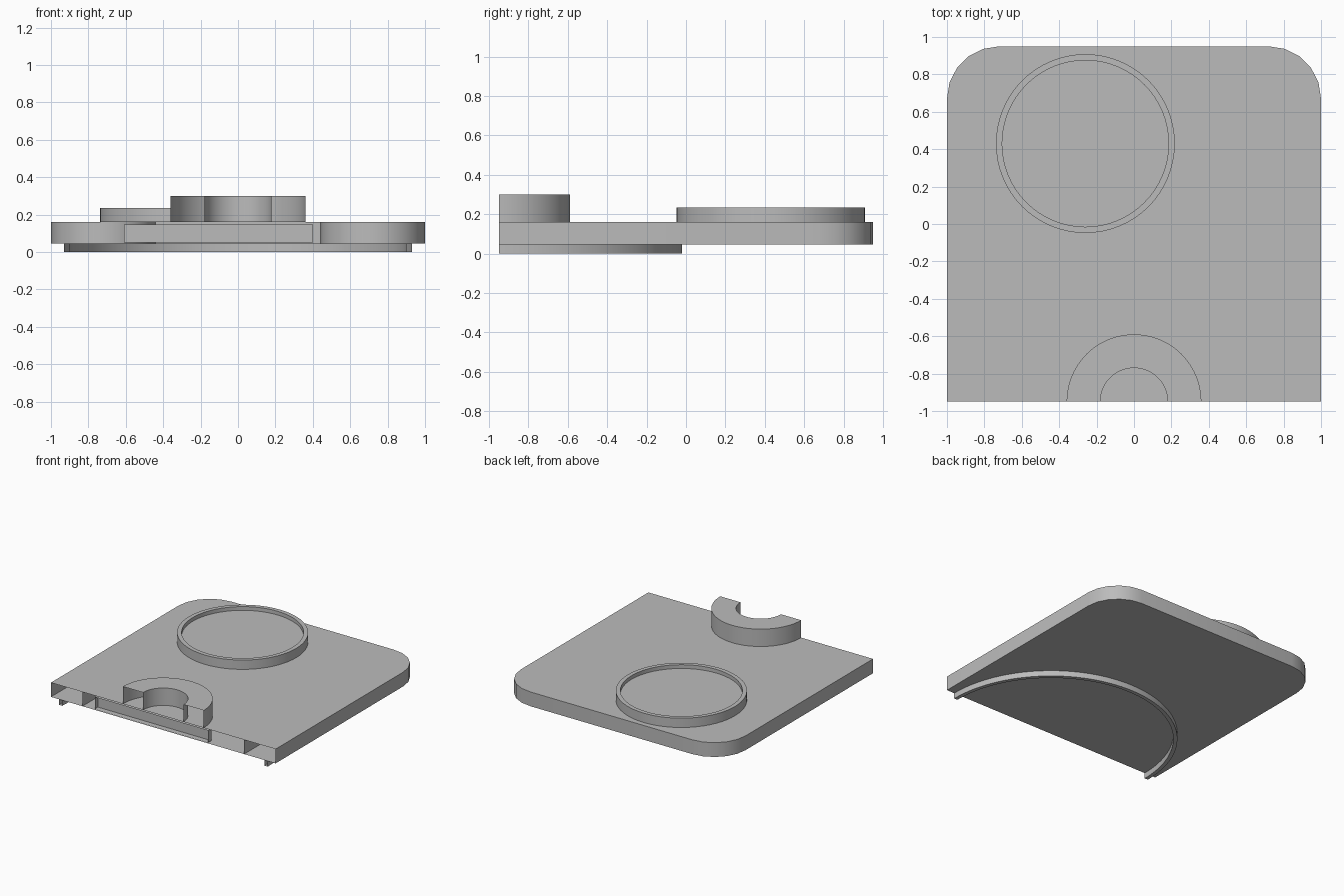
import bpy, bmesh
from math import cos, sin, pi, radians

cube = bpy.data.objects.get("Cube")
if cube:
    bpy.data.objects.remove(cube)

grey = bpy.data.materials.new("plain grey")
colour = (0.5, 0.5, 0.5, 1)
grey.diffuse_color = colour
grey.use_nodes = True
grey.node_tree.nodes["Principled BSDF"].inputs["Base Color"].default_value = colour

FRONT, BACK = -0.95, 0.95
CORNER = 0.28
BOTTOM, TOP = 0.045, 0.16


def arc(cx, cy, r, start, end, steps):
    """Points along an arc, angles in degrees."""
    angles = [radians(start + (end - start) * i / steps) for i in range(steps + 1)]
    return [(cx + r * cos(a), cy + r * sin(a)) for a in angles]


def finish(name, bm):
    mesh = bpy.data.meshes.new(name)
    bm.to_mesh(mesh)
    bm.free()
    mesh.materials.append(grey)
    obj = bpy.data.objects.new(name, mesh)
    bpy.context.collection.objects.link(obj)
    bpy.ops.object.select_all(action="DESELECT")
    obj.select_set(True)
    bpy.context.view_layer.objects.active = obj
    bpy.ops.object.shade_smooth_by_angle(angle=radians(35))
    return obj


def walls(bm, path, z0, z1, closed=False):
    """Upright sheet along a path; returns the lower and upper points."""
    low = [bm.verts.new((x, y, z0)) for x, y in path]
    high = [bm.verts.new((x, y, z1)) for x, y in path]
    n = len(path)
    for i in range(n if closed else n - 1):
        j = (i + 1) % n
        bm.faces.new((low[i], low[j], high[j], high[i]))
    return low, high


def shell(name, path, z0, z1):
    """Plate with top, bottom and walls, left open between the path's ends."""
    bm = bmesh.new()
    low, high = walls(bm, path, z0, z1)
    bm.faces.new(high)
    bm.faces.new(low[::-1])
    return finish(name, bm)


def half_ring(name, outer, inner, z0, z1, steps, cap_top):
    """Half ring on the front edge, open at its cut ends."""
    bm = bmesh.new()
    out = walls(bm, arc(0, FRONT, outer, 0, 180, steps), z0, z1)
    inn = walls(bm, arc(0, FRONT, inner, 180, 0, steps), z0, z1)
    o, n = (out[1], inn[1][::-1]) if cap_top else (out[0], inn[0][::-1])
    for i in range(steps):
        face = (o[i], o[i + 1], n[i + 1], n[i])
        bm.faces.new(face if cap_top else face[::-1])
    return finish(name, bm)


# Main plate with rounded back corners and an open front
cx, cy = 1 - CORNER, BACK - CORNER
outline = ([(1, FRONT)] + arc(cx, cy, CORNER, 0, 90, 5)
           + arc(-cx, cy, CORNER, 90, 180, 5) + [(-1, FRONT)])
shell("base_plate", outline, BOTTOM, TOP)

# Inner ribs and corner posts seen through the open front
for side, label in ((-1, "right"), (1, "left")):
    bm = bmesh.new()
    walls(bm, [(side * cx, FRONT), (side * cx, BACK)], BOTTOM, TOP)
    finish(label + "_inner_rib", bm)
    bm = bmesh.new()
    walls(bm, arc(side * cx, cy, CORNER, 0, 360, 20)[:-1], BOTTOM, TOP, closed=True)
    finish(label + "_corner_post", bm)
bm = bmesh.new()
walls(bm, [(-1, cy), (1, cy)], BOTTOM, TOP)
finish("inner_cross_wall", bm)

# Shallow slot box in the front
shell("front_slot", [(0.4, FRONT), (0.4, FRONT + 0.04),
                     (-0.61, FRONT + 0.04), (-0.61, FRONT)], 0.052, 0.148)

# Half collar on top and thin half rim below
half_ring("half_collar", 0.36, 0.18, TOP, 0.30, 48, True)
half_ring("bottom_rim", 0.93, 0.90, 0, BOTTOM, 64, False)

# Round dish with a raised lip
bm = bmesh.new()
profile = [(0.478, TOP), (0.478, 0.235), (0.445, 0.235), (0.445, 0.205)]
rings = []
for r, z in profile:
    rings.append([bm.verts.new((x, y, z))
                  for x, y in arc(-0.26, 0.43, r, 0, 360, 64)[:-1]])
for a, b in zip(rings, rings[1:]):
    for i in range(len(a)):
        j = (i + 1) % len(a)
        bm.faces.new((a[i], a[j], b[j], b[i]))
bm.faces.new(rings[-1])
finish("round_dish", bm)
